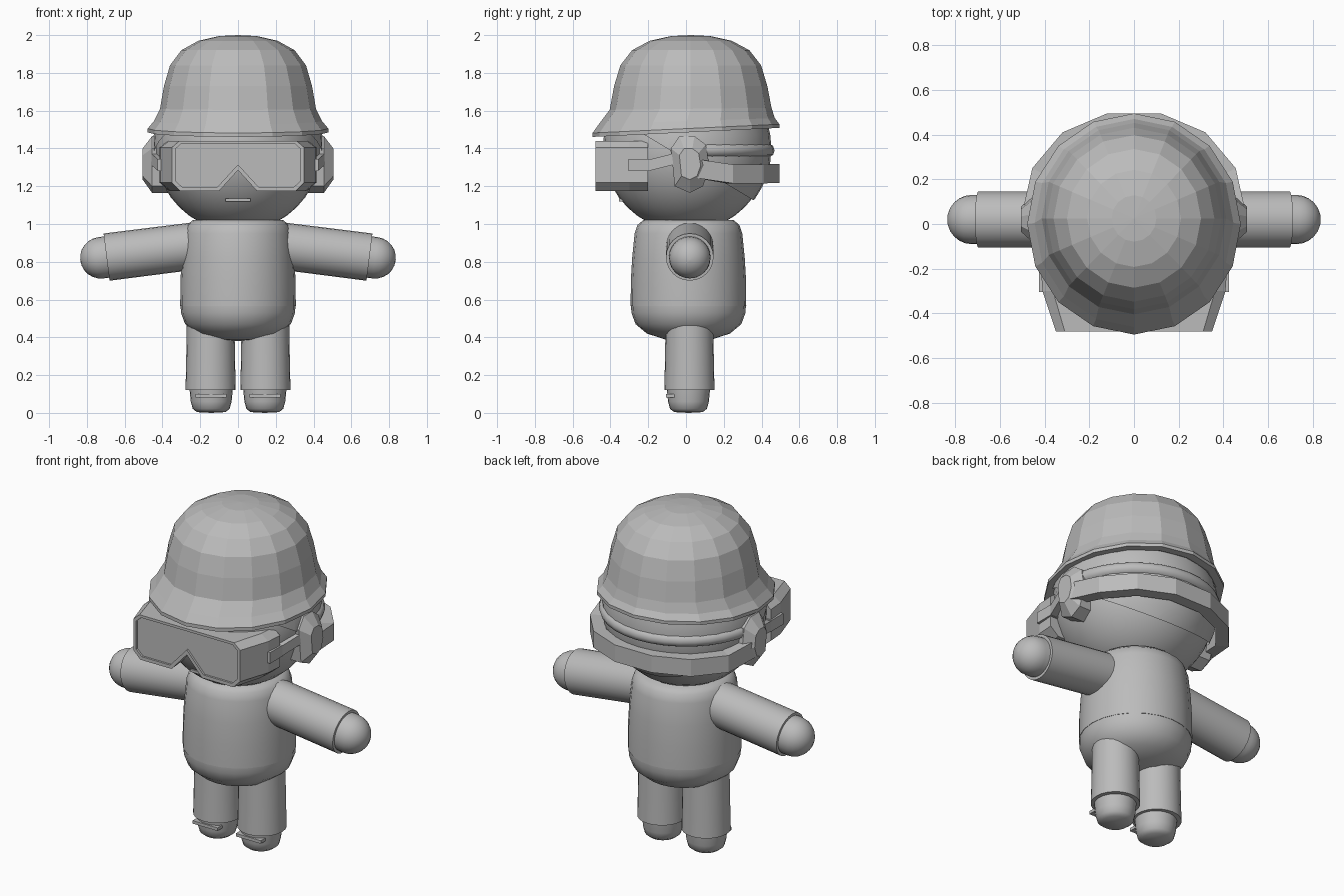
import bpy, bmesh, math
from mathutils import Vector, Matrix

if "Cube" in bpy.data.objects:
    bpy.data.objects.remove(bpy.data.objects["Cube"])

grey = bpy.data.materials.new("plain_grey")
grey.diffuse_color = (0.5, 0.5, 0.5, 1)
grey.use_nodes = True
grey.node_tree.nodes["Principled BSDF"].inputs["Base Color"].default_value = grey.diffuse_color


def finish(bm, name, smooth=None):
    bmesh.ops.remove_doubles(bm, verts=bm.verts, dist=1e-5)
    bmesh.ops.recalc_face_normals(bm, faces=bm.faces)
    mesh = bpy.data.meshes.new(name)
    bm.to_mesh(mesh)
    bm.free()
    mesh.materials.append(grey)
    ob = bpy.data.objects.new(name, mesh)
    bpy.context.collection.objects.link(ob)
    if smooth:
        bpy.ops.object.select_all(action='DESELECT')
        ob.select_set(True)
        bpy.context.view_layer.objects.active = ob
        bpy.ops.object.shade_smooth_by_angle(angle=math.radians(smooth))
    return ob


def loft(name, loops, smooth=None, caps=True):
    """Skin a list of equally long point loops."""
    bm = bmesh.new()
    rows = [[bm.verts.new(p) for p in loop] for loop in loops]
    n = len(rows[0])
    for a, b in zip(rows, rows[1:]):
        for i in range(n):
            j = (i + 1) % n
            bm.faces.new((a[i], a[j], b[j], b[i]))
    if caps:
        bm.faces.new(rows[0])
        bm.faces.new(rows[-1])
    return finish(bm, name, smooth)


def spin(name, profile, segs, matrix=Matrix(), smooth=None):
    """Revolve (radius, height) pairs around the matrix's z axis."""
    loops = []
    for r, z in profile:
        r = max(r, 0.002)
        loops.append([matrix @ Vector((r * math.cos(t), r * math.sin(t), z))
                      for t in (2 * math.pi * i / segs - math.pi / 2 for i in range(segs))])
    return loft(name, loops, smooth)


def box(name, lo, hi):
    (x0, y0, z0), (x1, y1, z1) = lo, hi
    return loft(name, [[(x0, y0, z), (x1, y0, z), (x1, y1, z), (x0, y1, z)] for z in (z0, z1)])


def sphere(radius, z):
    bm = bmesh.new()
    bmesh.ops.create_uvsphere(bm, u_segments=32, v_segments=20, radius=radius,
                              matrix=Matrix.Translation((0, 0, z)))
    return bm


def keep(bm, co, no):
    """Remove everything on the positive side of a plane."""
    bmesh.ops.bisect_plane(bm, geom=bm.verts[:] + bm.edges[:] + bm.faces[:],
                           plane_co=co, plane_no=no, clear_outer=True)


# Head, hair shell at the back, mouth
finish(sphere(0.44, 1.4), "head", 40)
hair = sphere(0.452, 1.4)
keep(hair, (0, 0.2, 1.22), (0, -0.6, -1))
keep(hair, (0, 0, 1.52), (0, 0, 1))
finish(hair, "hair", 40)
box("mouth", (-0.065, -0.355, 1.12), (0.065, -0.31, 1.135))

# Helmet: faceted bell, tilted brim with a hollow underside
bell = [(0.41, 1.50), (0.44, 1.485), (0.478, 1.485), (0.478, 1.505), (0.445, 1.545), (0.413, 1.61),
        (0.392, 1.73), (0.36, 1.84), (0.30, 1.92), (0.21, 1.97), (0.10, 1.995), (0, 2.0)]
helmet = spin("helmet", bell, 16)
for v in helmet.data.vertices:
    tilt = max(0, (1.65 - v.co.z) / 0.15)
    v.co.z += 0.05 * v.co.y * min(1, tilt)
    v.co.y = v.co.y * 1.035 + 0.025 * min(1, max(0, (v.co.z - 1.53) / 0.08))

# Goggles: flared box with nose notch and recessed lens
outer = [(0, 1.285), (0.10, 1.175), (0.305, 1.175), (0.35, 1.22), (0.35, 1.405), (0.31, 1.44)]
inner = [(0, 1.315), (0.11, 1.195), (0.295, 1.195), (0.332, 1.23), (0.332, 1.397), (0.30, 1.425)]


def outline(half, y, sx=1.0):
    right = [(x * sx, y, z) for x, z in half]
    return right + [(-x, y, z) for x, y, z in reversed(right[1:])]


loft("goggles", [outline(outer, -0.2, 1.19), outline(outer, -0.3, 1.17), outline(outer, -0.48),
                 outline(inner, -0.48), outline(inner, -0.468)])

# Ear pieces, goggle clips and front straps
ear = [(-0.08, 1.40), (-0.035, 1.465), (0.045, 1.465), (0.105, 1.42),
       (0.125, 1.30), (0.09, 1.20), (0.02, 1.165), (-0.06, 1.20)]
for s, side in ((1, "right"), (-1, "left")):
    loops = []
    for x, k in ((0.36, 1.0), (0.455, 1.0), (0.505, 0.55)):
        loops.append([(s * x, 0.02 + (y - 0.02) * k, 1.32 + (z - 1.32) * k) for y, z in ear])
    loft("ear_piece_" + side, loops)
    box("goggle_clip_" + side, (min(s * 0.37, s * 0.425), -0.305, 1.28),
        (max(s * 0.37, s * 0.425), -0.19, 1.345))
    path = [(0.41, -0.2, 1.31), (0.45, -0.06, 1.345), (0.46, 0.0, 1.35)]
    loft("front_strap_" + side,
         [[(s * (x + dx), y, z + dz) for dx, dz in
           ((-0.04, -0.03), (0.012, -0.03), (0.012, 0.03), (-0.04, 0.03))] for x, y, z in path])

# Flat band standing out round the back of the head
half = [(0.505, 0.03, 1.297), (0.455, 0.25, 1.265), (0.32, 0.41, 1.265), (0.12, 0.495, 1.268)]
path = half + [(-x, y, z) for x, y, z in reversed(half)]
loft("back_band", [[(x * k, y * k if y > 0.1 else y, z + dz) for k, dz in
                    ((0.86, -0.05), (1, -0.05), (1, 0.05), (0.86, 0.05))] for x, y, z in path])

# Rounded upper strap round the back
loops = []
for i in range(17):
    a = math.radians(8 + 164 * i / 16)
    loops.append([((0.442 + 0.027 * math.cos(t)) * math.cos(a),
                   (0.442 + 0.027 * math.cos(t)) * math.sin(a), 1.39 + 0.034 * math.sin(t))
                  for t in (math.tau * k / 8 for k in range(8))])
loft("back_strap", loops, 50)

# Torso and hips
middle = Matrix.Translation((0, 0.013, 0))
spin("torso", [(0.295, 0.565), (0.306, 0.565), (0.305, 0.70), (0.298, 0.82), (0.285, 0.95),
               (0.27, 0.995), (0.24, 1.02), (0, 1.025)], 24, middle, 40)
spin("hips", [(0, 0.38), (0.12, 0.388), (0.22, 0.42), (0.28, 0.47), (0.302, 0.53),
              (0.304, 0.567), (0.28, 0.58)], 24, middle, 40)

for s, side in ((1, "right"), (-1, "left")):
    # Arm: sleeve and rounded hand along a slightly drooping axis
    axis = Vector((s * 0.5, 0, -0.063)).normalized()
    arm = Matrix.Translation((s * 0.195, 0.02, 0.888)) @ axis.to_track_quat('Z', 'Y').to_matrix().to_4x4()
    spin("sleeve_" + side, [(0.125, 0), (0.126, 0.505), (0.105, 0.505)], 24, arm, 40)
    dome = [(0.11 * math.cos(math.radians(a)), 0.535 + 0.11 * math.sin(math.radians(a)))
            for a in range(0, 91, 15)]
    spin("hand_" + side, [(0.11, 0.45)] + dome, 24, arm, 40)

    # Leg, shoe and shoe strap
    leg = Matrix.Translation((s * 0.145, 0.018, 0))
    spin("leg_" + side, [(0.10, 0.12), (0.133, 0.12), (0.13, 0.25), (0.126, 0.48)], 24, leg, 40)
    shoe = Matrix.Translation((s * 0.142, 0.013, 0))
    spin("shoe_" + side, [(0, 0), (0.075, 0.004), (0.098, 0.022), (0.108, 0.06),
                          (0.115, 0.13)], 24, shoe, 40)
    box("shoe_strap_" + side, (s * 0.142 - 0.082, -0.106, 0.082), (s * 0.142 + 0.082, -0.06, 0.10))
